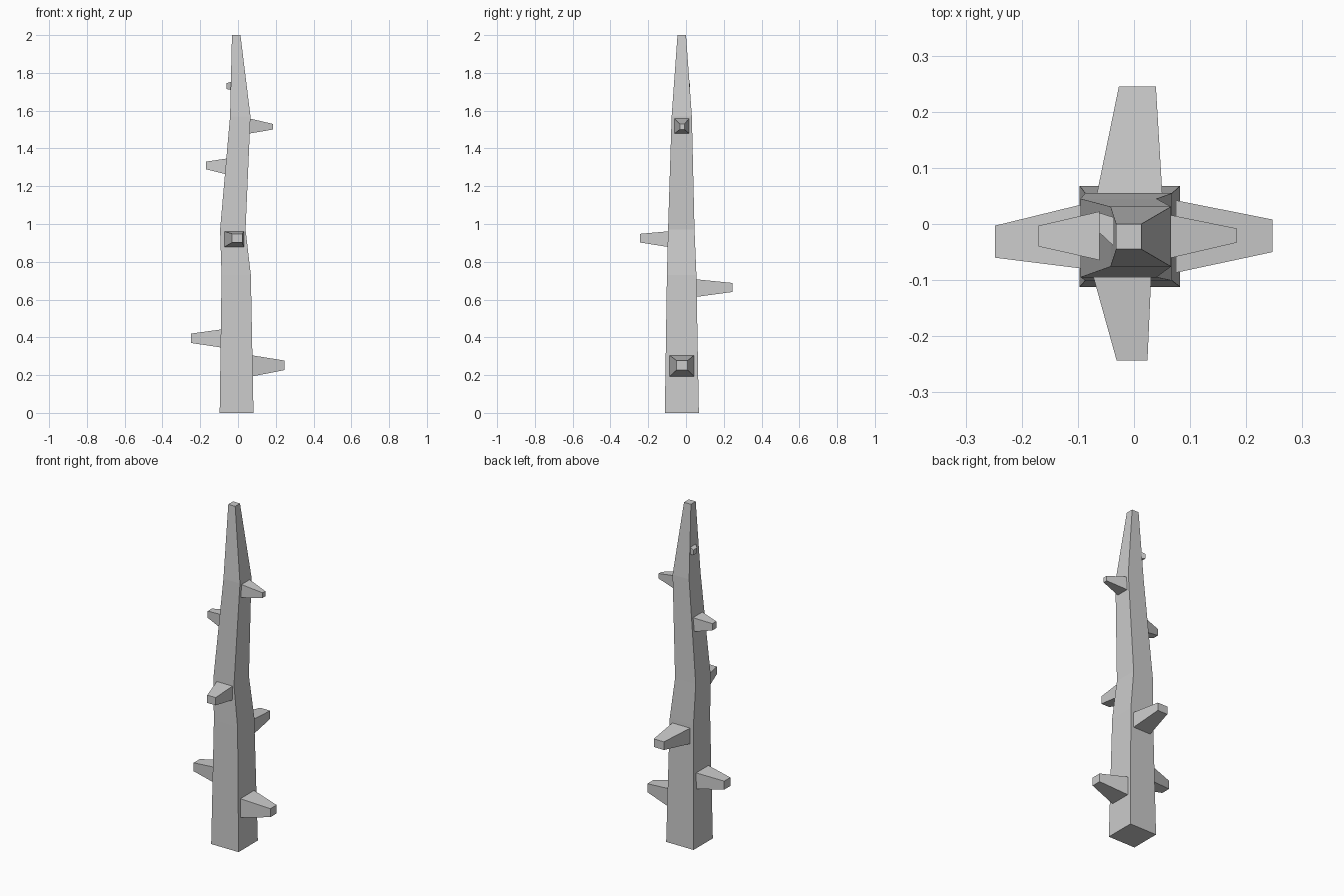
import bpy
import bmesh

cube = bpy.data.objects.get("Cube")
if cube:
    bpy.data.objects.remove(cube, do_unlink=True)

# Single bare-wood grey
grey = bpy.data.materials.new("weathered grey")
grey.use_nodes = True
colour = (0.6, 0.6, 0.6, 1)
grey.diffuse_color = colour
grey.node_tree.nodes["Principled BSDF"].inputs["Base Color"].default_value = colour


def loft(name, rings):
    """Skin a stack of four-point rings and cap both ends."""
    bm = bmesh.new()
    loops = [[bm.verts.new(p) for p in ring] for ring in rings]
    for a, b in zip(loops, loops[1:]):
        for i in range(4):
            j = (i + 1) % 4
            bm.faces.new((a[i], a[j], b[j], b[i]))
    bm.faces.new(loops[0][::-1])
    bm.faces.new(loops[-1])
    bmesh.ops.recalc_face_normals(bm, faces=bm.faces[:])
    mesh = bpy.data.meshes.new(name)
    bm.to_mesh(mesh)
    bm.free()
    mesh.materials.append(grey)
    obj = bpy.data.objects.new(name, mesh)
    bpy.context.collection.objects.link(obj)


def rect(u0, u1, v0, v1):
    return [(u0, v0), (u1, v0), (u1, v1), (u0, v1)]


# Crooked tapering trunk: height, then x range and y range
sections = [
    (0.00, -0.097, 0.082, -0.112, 0.068),
    (0.73, -0.087, 0.068, -0.101, 0.055),
    (0.97, -0.095, 0.040, -0.095, 0.045),
    (1.57, -0.042, 0.066, -0.076, 0.031),
    (2.00, -0.032, 0.013, -0.045, 0.000),
]
loft("trunk", [[(x, y, z) for x, y in rect(*s)] for z, *s in sections])


def stub(name, axis, root, tip, root_rect, tip_rect):
    """Tapered branch stump; rectangles give the cross range, then z range."""
    rings = []
    for d, r in ((root, root_rect), (tip, tip_rect)):
        rings.append([(d, c, z) if axis == "x" else (c, d, z) for c, z in rect(*r)])
    loft(name, rings)


# Branch stumps from the ground up, roots sunk slightly into the trunk
stub("lower_left_branch", "x", 0.06, 0.247,
     (-0.09, 0.045, 0.19, 0.307), (-0.05, 0.008, 0.227, 0.277))
stub("lower_right_branch", "x", -0.08, -0.248,
     (-0.081, 0.038, 0.345, 0.443), (-0.06, -0.003, 0.37, 0.42))
stub("back_branch", "y", 0.045, 0.245,
     (-0.068, 0.051, 0.613, 0.708), (-0.027, 0.039, 0.64, 0.688))
stub("front_branch", "y", -0.085, -0.243,
     (-0.075, 0.031, 0.877, 0.962), (-0.031, 0.024, 0.902, 0.948))
stub("middle_right_branch", "x", -0.05, -0.17,
     (-0.067, 0.025, 1.26, 1.348), (-0.04, -0.003, 1.29, 1.33))
stub("upper_left_branch", "x", 0.055, 0.184,
     (-0.063, 0.018, 1.478, 1.56), (-0.033, -0.008, 1.5, 1.53))
stub("top_right_twig", "x", -0.03, -0.062,
     (-0.045, 0.01, 1.708, 1.755), (-0.015, 0.02, 1.715, 1.745))
